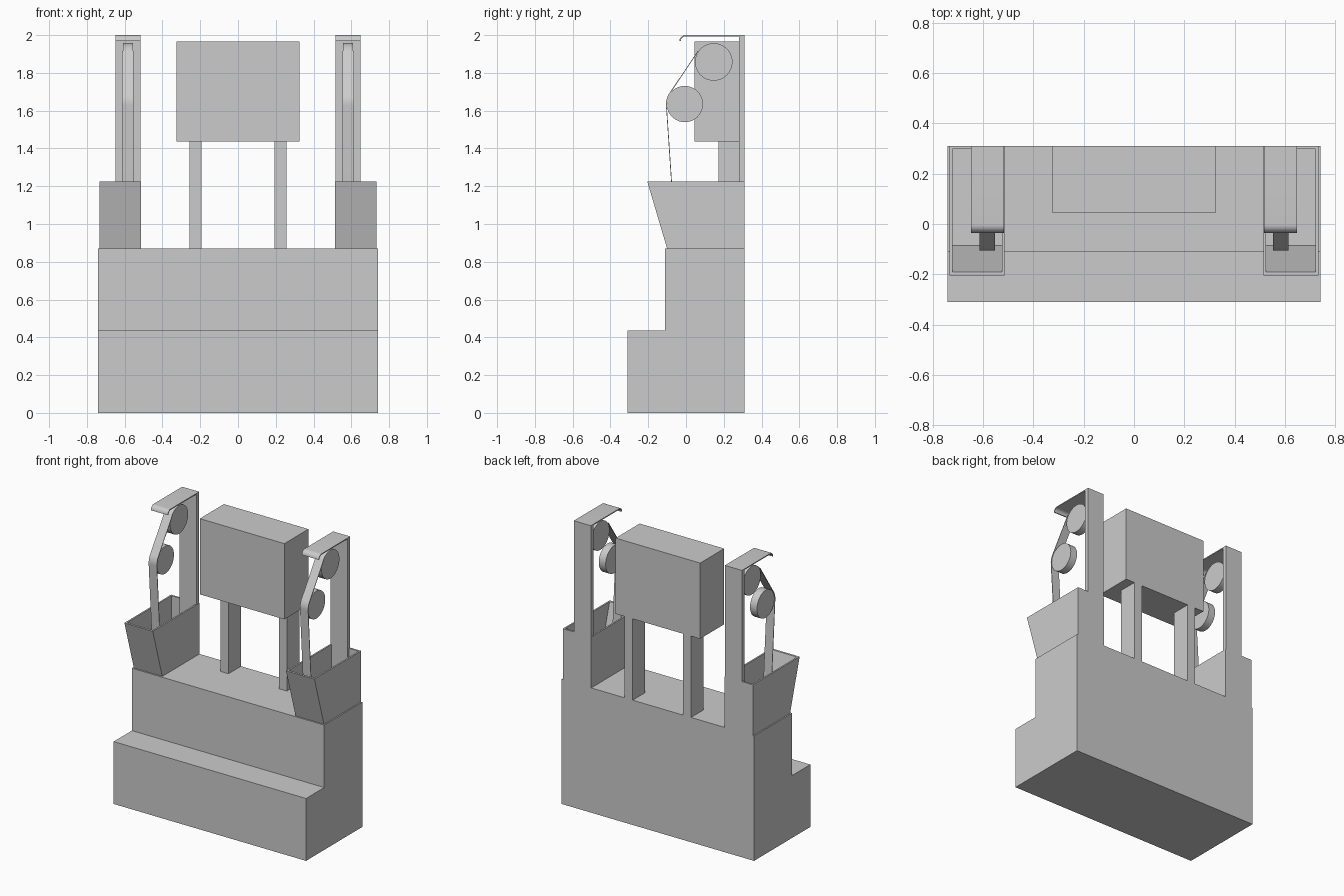
import bpy, bmesh, math

cube = bpy.data.objects.get("Cube")
if cube:
    bpy.data.objects.remove(cube, do_unlink=True)

grey = bpy.data.materials.new("plain grey")
grey.use_nodes = True
grey.diffuse_color = (0.6, 0.6, 0.6, 1)
grey.node_tree.nodes["Principled BSDF"].inputs["Base Color"].default_value = (0.6, 0.6, 0.6, 1)


def prism(name, profile, x0, x1, smooth=False):
    """Extrude a closed (y, z) profile from x0 to x1."""
    bm = bmesh.new()
    face = bm.faces.new([bm.verts.new((x0, y, z)) for y, z in profile])
    out = bmesh.ops.extrude_face_region(bm, geom=[face])
    moved = [v for v in out["geom"] if isinstance(v, bmesh.types.BMVert)]
    bmesh.ops.translate(bm, verts=moved, vec=(x1 - x0, 0, 0))
    bmesh.ops.recalc_face_normals(bm, faces=bm.faces)
    mesh = bpy.data.meshes.new(name)
    bm.to_mesh(mesh)
    bm.free()
    mesh.materials.append(grey)
    obj = bpy.data.objects.new(name, mesh)
    bpy.context.collection.objects.link(obj)
    if smooth:
        bpy.ops.object.select_all(action="DESELECT")
        obj.select_set(True)
        bpy.context.view_layer.objects.active = obj
        bpy.ops.object.shade_smooth_by_angle(angle=math.radians(35))
    return obj


def rect(y0, y1, z0, z1):
    return [(y0, z0), (y1, z0), (y1, z1), (y0, z1)]


def arc(cy, cz, r, a0, a1, steps):
    """Points on a circle in the y-z plane, angles in degrees."""
    angles = [math.radians(a0 + (a1 - a0) * i / steps) for i in range(steps + 1)]
    return [(cy + r * math.cos(a), cz + r * math.sin(a)) for a in angles]


BACK, DECK, RIM = 0.31, 0.87, 1.225

# Stepped base
prism("base", [(-0.31, 0), (BACK, 0), (BACK, DECK), (-0.11, DECK),
               (-0.11, 0.435), (-0.31, 0.435)], -0.742, 0.742)

# Central cabinet
prism("cabinet", rect(0.045, BACK, 1.437, 1.965), -0.326, 0.326)

# Wheel centres (y, z) and radii
WHEELS = {"upper_wheel": (0.147, 1.858, 0.099), "lower_wheel": (-0.006, 1.635, 0.096)}

# Belt: tangent to both wheels, then hanging into the bin
uy, uz, ur = WHEELS["upper_wheel"]
ly, lz, lr = WHEELS["lower_wheel"]
tangent = math.degrees(math.atan2(lz - uz, ly - uy)) - 90
if tangent < 0:
    tangent += 360


def belt_line(gap):
    return (arc(uy, uz, ur + gap, tangent, tangent, 1)[:1]
            + arc(ly, lz, lr + gap, tangent, 184, 8)
            + [(-0.053 - gap, 0.9)])


# Hood: thin sheet curling down at the front
def hood_line(r):
    return [(0.28, 1.968 + r)] + arc(-0.003, 1.968, r, 90, 180, 8)


for side, s in (("left", 1), ("right", -1)):
    def part(name, profile, a, b, smooth=False):
        prism(side + "_" + name, profile, s * a, s * b, smooth)

    part("cabinet_leg", rect(0.172, BACK, DECK, 1.437), 0.194, 0.256)

    # Open bin with a front wall that leans outward
    outline = [(-0.10, DECK), (BACK, DECK), (BACK, RIM), (-0.205, RIM)]
    part("bin_inner_wall", outline, 0.514, 0.525)
    part("bin_outer_wall", outline, 0.722, 0.733)
    part("bin_back", rect(0.298, BACK, DECK, RIM), 0.525, 0.722)
    part("bin_front", [(-0.10, DECK), (-0.085, DECK), (-0.19, RIM), (-0.205, RIM)],
         0.525, 0.722)

    # Post standing in the bin, with its hood
    part("post", [(0.28, DECK), (0.298, DECK), (0.298, RIM), (BACK, RIM),
                  (BACK, 2.0), (0.28, 2.0)], 0.517, 0.648)
    part("hood", hood_line(0.032) + hood_line(0.025)[::-1], 0.517, 0.648, True)

    # Wheels and belt
    for name, (cy, cz, r) in WHEELS.items():
        part(name, arc(cy, cz, r, 0, 360, 48)[:-1], 0.557, 0.61, True)
    part("belt", belt_line(0.004) + belt_line(0.0)[::-1], 0.552, 0.615, True)
